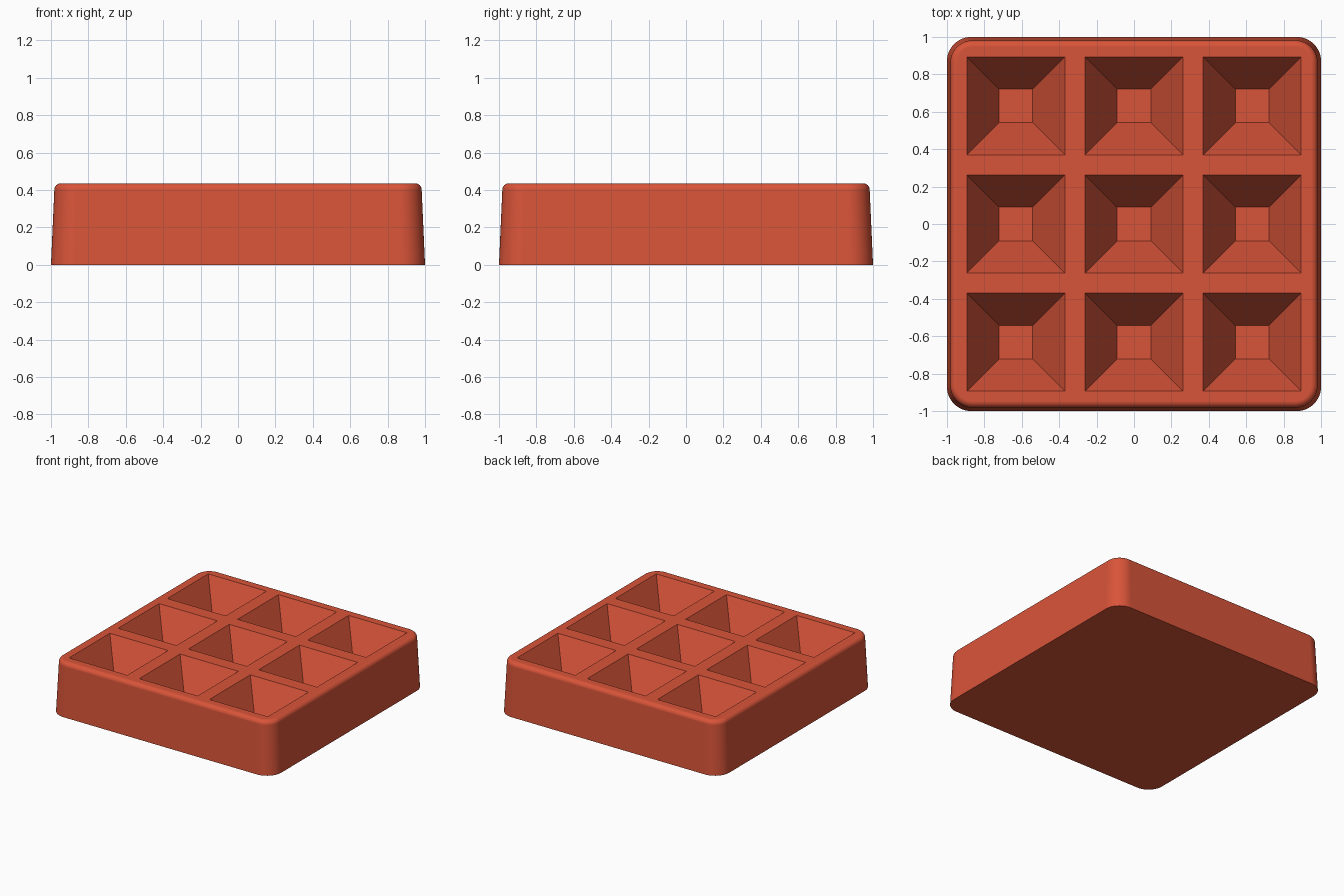
import bpy, bmesh
from math import cos, sin, pi, radians

if "Cube" in bpy.data.objects:
    bpy.data.objects.remove(bpy.data.objects["Cube"], do_unlink=True)

HEIGHT = 0.436
FLOOR = 0.086
PITCH = 0.632
POCKET_TOP, POCKET_BOTTOM = 0.262, 0.09   # half widths
CORNER, FILLET, TOP_HALF = 0.13, 0.035, 0.982

terracotta = bpy.data.materials.new("terracotta red")
terracotta.use_nodes = True
colour = (0.694, 0.089, 0.041, 1)
terracotta.diffuse_color = colour
terracotta.node_tree.nodes["Principled BSDF"].inputs["Base Color"].default_value = colour


def ring(bm, half, radius, z, steps=12, cx=0, cy=0):
    """Square loop of vertices, with rounded corners when radius > 0."""
    verts = []
    for k, (sx, sy) in enumerate(((1, 1), (-1, 1), (-1, -1), (1, -1))):
        for i in range(steps + 1 if radius else 1):
            a = k * pi / 2 + i * pi / 2 / steps
            verts.append(bm.verts.new((cx + sx * (half - radius) + radius * cos(a),
                                       cy + sy * (half - radius) + radius * sin(a), z)))
    return verts


def skin(bm, rings):
    """Closed solid through a stack of loops."""
    n = len(rings[0])
    for low, high in zip(rings, rings[1:]):
        for i in range(n):
            j = (i + 1) % n
            bm.faces.new((low[i], low[j], high[j], high[i]))
    bm.faces.new(rings[0][::-1])
    bm.faces.new(rings[-1])


def finish(bm, name):
    bmesh.ops.recalc_face_normals(bm, faces=bm.faces)
    mesh = bpy.data.meshes.new(name)
    bm.to_mesh(mesh)
    bm.free()
    mesh.materials.append(terracotta)
    obj = bpy.data.objects.new(name, mesh)
    bpy.context.collection.objects.link(obj)
    return obj


# Tray block: drafted sides, rounded corners and a rounded top edge
bm = bmesh.new()
loops = [ring(bm, 1, CORNER, 0)]
for i in range(9):
    a = i * pi / 16
    inset = FILLET * (1 - cos(a))
    loops.append(ring(bm, TOP_HALF - inset, CORNER - inset - 0.01,
                      HEIGHT - FILLET * (1 - sin(a))))
skin(bm, loops)
tray = finish(bm, "tray")

# Nine tapered pockets, carried slightly above the top for a clean cut
bm = bmesh.new()
over = 0.02
slope = (POCKET_TOP - POCKET_BOTTOM) / (HEIGHT - FLOOR)
for ix in (-1, 0, 1):
    for iy in (-1, 0, 1):
        place = dict(cx=ix * PITCH, cy=iy * PITCH)
        skin(bm, [ring(bm, POCKET_BOTTOM, 0, FLOOR, **place),
                  ring(bm, POCKET_TOP + slope * over, 0, HEIGHT + over, **place)])
cutter = finish(bm, "pocket_cutter")
cutter.hide_render = True

# Cut the pockets, then remove the cutter
cut = tray.modifiers.new("pockets", "BOOLEAN")
cut.operation = "DIFFERENCE"
cut.solver = "EXACT"
cut.object = cutter
bpy.ops.object.select_all(action="DESELECT")
tray.select_set(True)
bpy.context.view_layer.objects.active = tray
bpy.ops.object.modifier_apply(modifier=cut.name)
bpy.data.objects.remove(cutter, do_unlink=True)

# Smooth rounded edges, crisp pocket edges, flat top
bpy.ops.object.shade_smooth_by_angle(angle=radians(30))
weighted = tray.modifiers.new("flat_top_normals", "WEIGHTED_NORMAL")
weighted.keep_sharp = True
